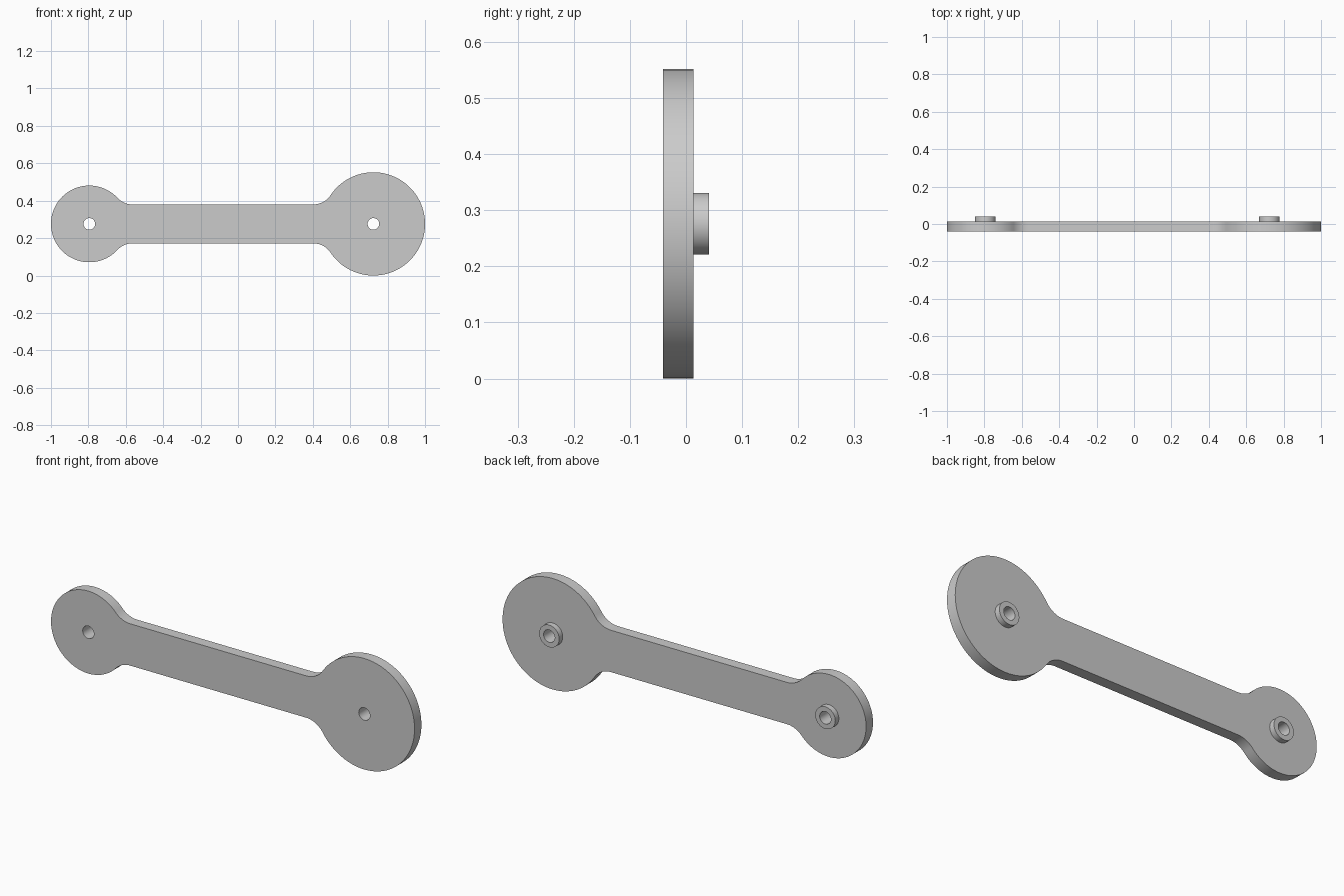
import bpy
import bmesh
from math import sin, cos, pi, tau, atan2, sqrt, radians

cube = bpy.data.objects.get("Cube")
if cube:
    bpy.data.objects.remove(cube, do_unlink=True)

MID_Z = 0.276                      # height of the link's long axis
BAR_HALF = 0.104                   # half height of the bar
FILLET = 0.11                      # radius where bar meets discs
HOLE_R, BOSS_R = 0.031, 0.055
FRONT, BACK, BOSS_BACK = -0.041, 0.013, 0.041
SMALL_X, SMALL_R = -0.795, 0.205
LARGE_X, LARGE_R = 0.724, 0.276

grey = bpy.data.materials.new("plain grey")
grey.use_nodes = True
grey.diffuse_color = (0.6, 0.6, 0.6, 1)
grey.node_tree.nodes["Principled BSDF"].inputs["Base Color"].default_value = (0.6, 0.6, 0.6, 1)


def arc(cx, cz, r, start, end, steps):
    angles = [start + (end - start) * i / steps for i in range(steps + 1)]
    return [(cx + r * cos(a), cz + r * sin(a)) for a in angles]


def circle(cx, r, steps=48):
    return arc(cx, 0, r, 0, tau, steps)[:-1]


def disc_end(cx, r, side):
    """Upper outline from the outer tip to the bar; side points to the bar."""
    rise = BAR_HALF + FILLET
    run = sqrt((r + FILLET) ** 2 - rise ** 2)
    a = atan2(rise, run)
    pts = arc(0, 0, r, pi, a, 48)
    pts += arc(run, rise, FILLET, a + pi, 1.5 * pi, 12)[1:]
    return [(cx + side * x, z) for x, z in pts]


def extruded_plate(name, loops, y0, y1):
    """Fill an outline with holes and give it thickness from y0 to y1."""
    bm = bmesh.new()
    edges = []
    for loop in loops:
        vs = [bm.verts.new((x, y0, z + MID_Z)) for x, z in loop]
        edges += [bm.edges.new((v, vs[i - 1])) for i, v in enumerate(vs)]
    bmesh.ops.triangle_fill(bm, edges=edges, use_beauty=True)
    geom = bmesh.ops.extrude_face_region(bm, geom=bm.faces[:], use_keep_orig=True)["geom"]
    moved = [g for g in geom if isinstance(g, bmesh.types.BMVert)]
    bmesh.ops.translate(bm, verts=moved, vec=(0, y1 - y0, 0))
    bmesh.ops.recalc_face_normals(bm, faces=bm.faces[:])
    mesh = bpy.data.meshes.new(name)
    bm.to_mesh(mesh)
    bm.free()
    mesh.materials.append(grey)
    obj = bpy.data.objects.new(name, mesh)
    bpy.context.collection.objects.link(obj)
    bpy.ops.object.select_all(action="DESELECT")
    obj.select_set(True)
    bpy.context.view_layer.objects.active = obj
    bpy.ops.object.shade_smooth_by_angle(angle=radians(30))
    return obj


# Link plate: two discs joined by a filleted bar, drilled at each disc
upper = disc_end(SMALL_X, SMALL_R, 1) + disc_end(LARGE_X, LARGE_R, -1)[::-1]
lower = [(x, -z) for x, z in upper[-2:0:-1]]
holes = [circle(x, HOLE_R) for x in (SMALL_X, LARGE_X)]
extruded_plate("link_plate", [upper + lower] + holes, FRONT, BACK)

# Raised collars around the holes on the back
for name, x in (("small_end_collar", SMALL_X), ("large_end_collar", LARGE_X)):
    extruded_plate(name, [circle(x, BOSS_R), circle(x, HOLE_R)], BACK, BOSS_BACK)
